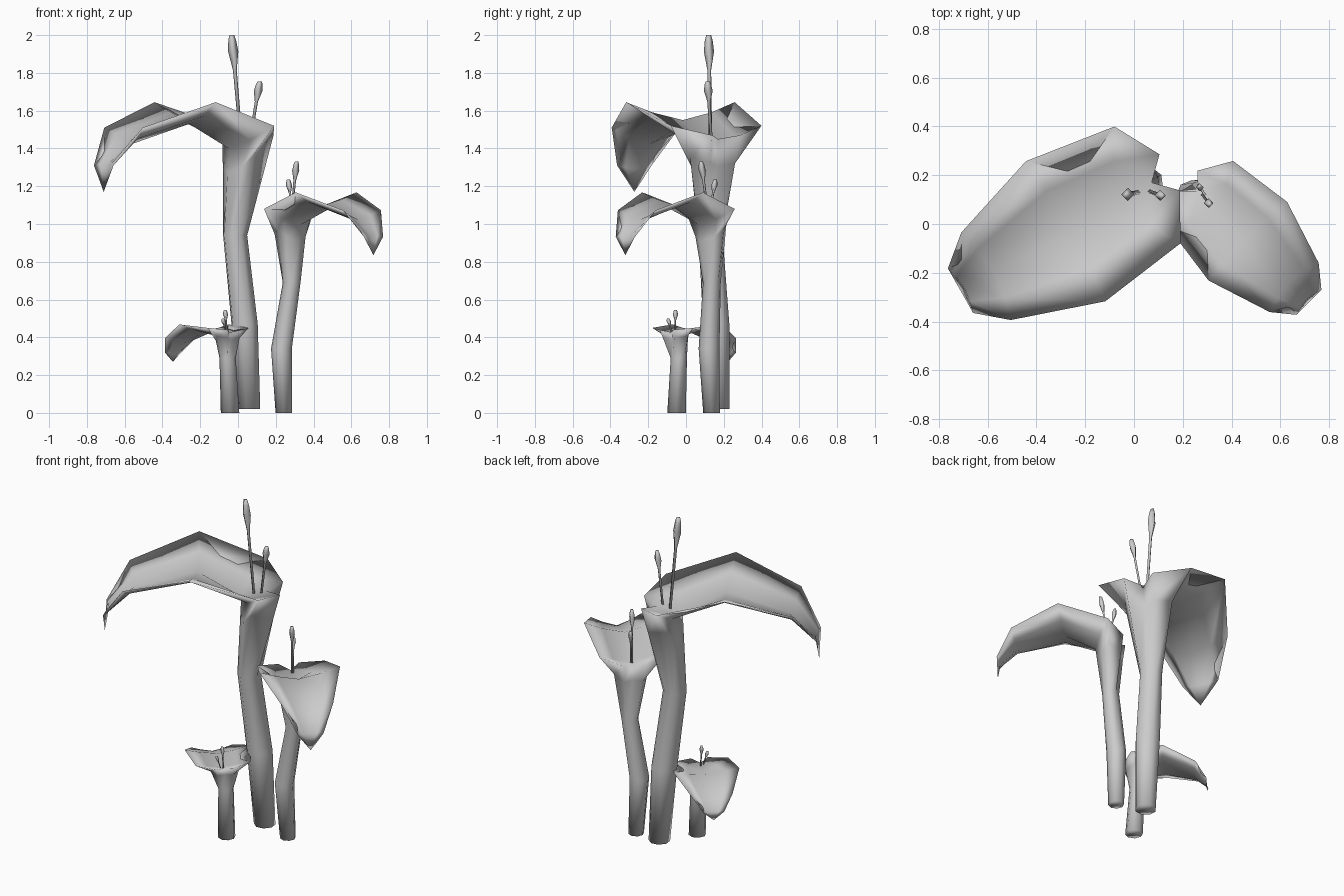
import bpy, bmesh, math
from mathutils import Vector

if "Cube" in bpy.data.objects:
    bpy.data.objects.remove(bpy.data.objects["Cube"], do_unlink=True)

grey = bpy.data.materials.new("plain_grey")
grey.use_nodes = True
grey.diffuse_color = (0.6, 0.6, 0.6, 1)
grey.node_tree.nodes["Principled BSDF"].inputs["Base Color"].default_value = (0.6, 0.6, 0.6, 1)

SIDES = 8
# Hood rows from the mouth on: (edge along, half width, edge height, keel along, keel height)
MOUTH = (0, 0.275, 0, 0.12, -0.12)
HOOD = [(0.385, 0.33, 0.125, 0.36, 0.01),
        (0.76, 0.206, -0.01, 0.72, -0.10),
        (0.88, 0.105, -0.21, 0.86, -0.23)]
TIP = (0.88, 0, -0.35)
# Back of the mouth: two prongs with a notch between them
PRONG = (-0.105, 0.085, -0.05)
NOTCH = (-0.02, 0, -0.07)
# How far the neck ring has opened toward the mouth, per side
NECK_OPEN = [0.72, 0.52, 0.34, 0.72, 0.72, 0.72, 0.34, 0.52]


def finish(name, bm):
    mesh = bpy.data.meshes.new(name)
    bm.to_mesh(mesh)
    bm.free()
    obj = bpy.data.objects.new(name, mesh)
    bpy.context.collection.objects.link(obj)
    mesh.materials.append(grey)
    mesh.shade_smooth()
    return obj


def bridge(bm, low, high, closed=True):
    n = len(low)
    for i in range(n if closed else n - 1):
        j = (i + 1) % n
        bm.faces.new((low[i], low[j], high[j], high[i]))


def row_points(edge, half, edge_z, keel, keel_z):
    """Five points across the hood channel, from one edge to the other."""
    mid_a = keel + (edge - keel) * 0.4
    mid_z = keel_z + (edge_z - keel_z) * 0.36
    return [(edge, -half, edge_z), (mid_a, -half * 0.55, mid_z), (keel, 0, keel_z),
            (mid_a, half * 0.55, mid_z), (edge, half, edge_z)]


def plant_body(name, stem, origin, heading, scale, width, height, pitch=0.0):
    """Stem that opens at its top into a long drooping hood with a thin lining."""
    d = Vector((math.cos(heading), math.sin(heading), 0))
    p = Vector((-d.y, d.x, 0))

    def place(q):
        a, c, z = q
        return (Vector(origin) + d * a * scale + p * c * width
                + Vector((0, 0, z * height - pitch * a * scale)))

    bm = bmesh.new()

    def verts(points):
        return [bm.verts.new(q) for q in points]

    # Stem rings
    rings = []
    for x, y, z, r in stem:
        rings.append([Vector((x, y, z)) + r * (d * math.cos(t) + p * math.sin(t))
                      for t in (math.tau * i / SIDES for i in range(SIDES))])

    # Neck and mouth rings
    a = row_points(*MOUTH)
    other_prong = (PRONG[0], -PRONG[1], PRONG[2])
    mouth = [place(q) for q in (a[2], a[3], a[4], PRONG, NOTCH, other_prong, a[0], a[1])]
    neck = []
    for lo, hi, f in zip(rings[-1], mouth, NECK_OPEN):
        q = lo.lerp(hi, f)
        q.z = lo.z + (hi.z - lo.z) * 0.72
        neck.append(q)
    loops = [verts(r) for r in rings + [neck, mouth]]
    for lo, hi in zip(loops, loops[1:]):
        bridge(bm, lo, hi)
    bm.faces.new(list(reversed(loops[0])))

    # Outer hood
    m = loops[-1]
    outer = [[m[6], m[7], m[0], m[1], m[2]]]
    outer += [verts([place(q) for q in row_points(*row)]) for row in HOOD]
    tip = bm.verts.new(place(TIP))

    # Lining, which shares the rim with the outer hood
    lift = Vector((0, 0, 0.02 * height))
    inner = [[r[0]] + verts([v.co + lift for v in r[1:4]]) + [r[4]] for r in outer]
    for rows in (outer, [r[::-1] for r in inner]):
        for lo, hi in zip(rows, rows[1:]):
            bridge(bm, lo, hi, closed=False)
        for u, v in zip(rows[-1], rows[-1][1:]):
            bm.faces.new((u, v, tip))

    # Floor of the mouth
    e0, q0, k, q1, e1 = inner[0]
    left, notch, right = m[3], m[4], m[5]
    for face in ((e1, left, q1), (q1, left, notch), (q1, notch, k),
                 (k, notch, q0), (q0, notch, right), (q0, right, e0)):
        bm.faces.new(face)
    return finish(name, bm)


def sprout(name, base, top, size):
    """Thin stalk ending in a slender bud."""
    base, top = Vector(base), Vector(top)
    bm = bmesh.new()
    loops = []
    for t, r in ((0, 0.009), (0.68, 0.01), (0.85, 0.027), (0.95, 0.021), (1, 0.013)):
        c = base.lerp(top, t)
        loops.append([bm.verts.new(c + Vector((math.cos(w), math.sin(w), 0)) * r * size)
                      for w in (math.tau * i / 4 for i in range(4))])
    for lo, hi in zip(loops, loops[1:]):
        bridge(bm, lo, hi)
    bm.faces.new(list(reversed(loops[0])))
    bm.faces.new(loops[-1])
    return finish(name, bm)


# Tall plant
plant_body("tall_plant_stem_and_hood",
           [(0.06, 0.172, 0.02, 0.06), (0.035, 0.16, 0.47, 0.072), (-0.015, 0.13, 0.94, 0.066)],
           (0.055, 0.16, 1.52), math.radians(209.5), 1, 1, 1)
sprout("tall_plant_long_sprout", (0.018, 0.13, 1.42), (-0.033, 0.12, 2.0), 1)
sprout("tall_plant_short_sprout", (0.06, 0.135, 1.42), (0.115, 0.115, 1.755), 0.85)

# Middle plant
plant_body("middle_plant_stem_and_hood",
           [(0.243, 0.135, 0, 0.044), (0.23, 0.122, 0.34, 0.055), (0.284, 0.137, 0.69, 0.047)],
           (0.272, 0.124, 1.08), math.radians(-45), 0.715, 0.69, 0.7)
sprout("middle_plant_long_sprout", (0.28, 0.12, 1.02), (0.31, 0.08, 1.33), 0.7)
sprout("middle_plant_short_sprout", (0.29, 0.12, 1.02), (0.267, 0.155, 1.235), 0.6)

# Small plant
plant_body("small_plant_stem_and_hood",
           [(-0.042, -0.05, 0, 0.049), (-0.055, -0.038, 0.29, 0.043)],
           (-0.052, -0.07, 0.45), math.radians(135), 0.47, 0.56, 0.35, 0.14)
sprout("small_plant_long_sprout", (-0.055, -0.06, 0.38), (-0.068, -0.055, 0.545), 0.5)
sprout("small_plant_short_sprout", (-0.055, -0.065, 0.38), (-0.08, -0.095, 0.5), 0.42)
